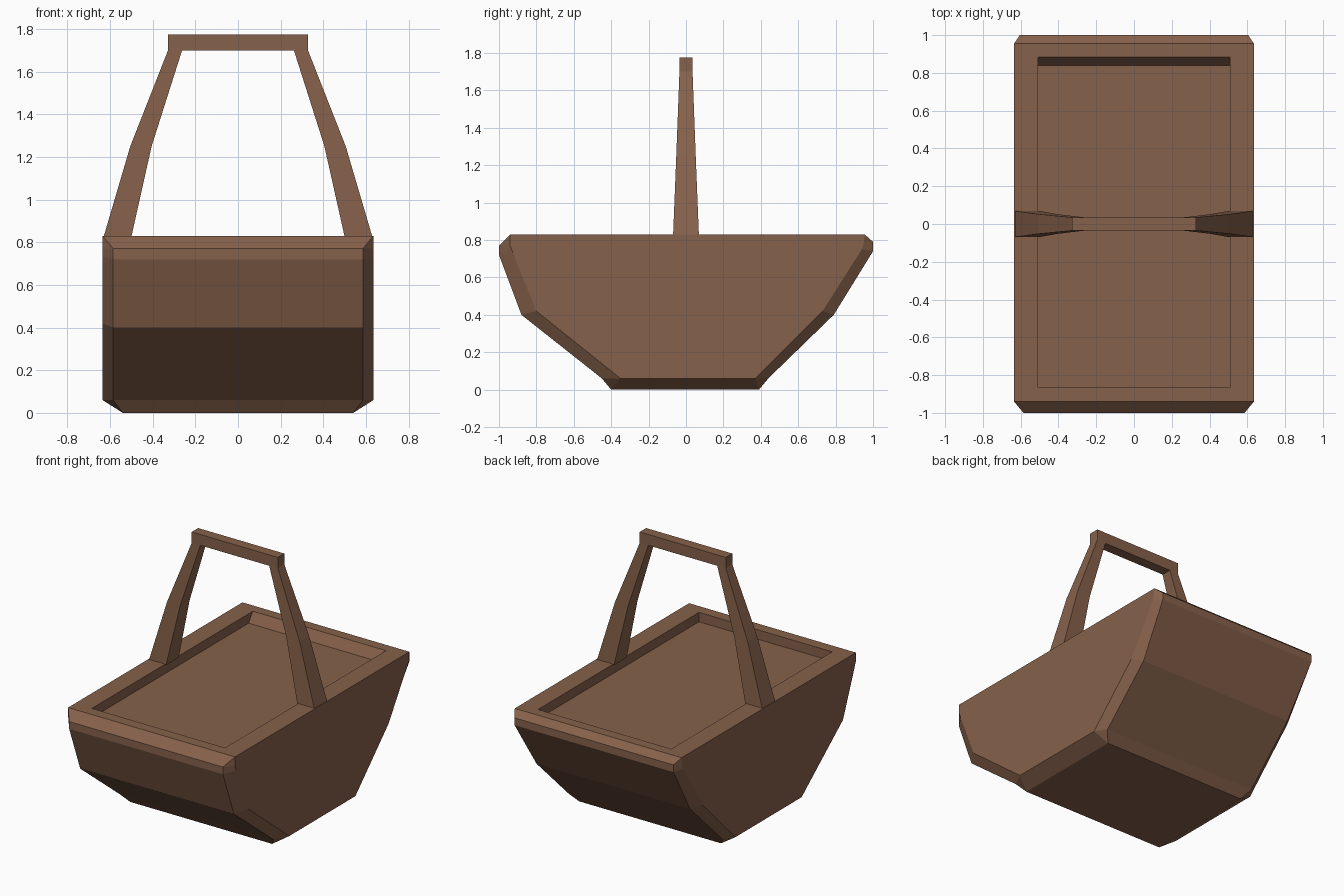
import bpy, bmesh

if "Cube" in bpy.data.objects:
    bpy.data.objects.remove(bpy.data.objects["Cube"])

mat = bpy.data.materials.new("brown_wicker")
mat.diffuse_color = (0.24, 0.12, 0.07, 1)
mat.use_nodes = True
mat.node_tree.nodes["Principled BSDF"].inputs["Base Color"].default_value = mat.diffuse_color


def finish(bm, name):
    bmesh.ops.remove_doubles(bm, verts=bm.verts, dist=0.0005)
    bmesh.ops.recalc_face_normals(bm, faces=bm.faces)
    mesh = bpy.data.meshes.new(name)
    bm.to_mesh(mesh)
    bm.free()
    mesh.materials.append(mat)
    obj = bpy.data.objects.new(name, mesh)
    bpy.context.collection.objects.link(obj)
    return obj


def loft(bm, rings, closed=True):
    """Bridge consecutive rings of vertices with quads, merging coincident corners."""
    for a, b in zip(rings, rings[1:]):
        n = len(a)
        for i in range(n if closed else n - 1):
            j = (i + 1) % n
            pts = []
            for v in (a[i], a[j], b[j], b[i]):
                if not any((v.co - p.co).length < 0.0005 for p in pts):
                    pts.append(v)
            if len(pts) > 2:
                bm.faces.new(pts)


def ring(bm, coords):
    return [bm.verts.new(c) for c in coords]


# Basket body: end walls (x offset, y, z) and the wider profile just inside them
full = [(.635, -.94, .83), (.585, -1, .77), (.585, -1, .72), (.585, -.88, .40),
        (.585, -.45, .06), (.54, -.40, 0), (.54, .39, 0), (.585, .44, .06),
        (.585, .79, .40), (.605, 1, .74), (.605, 1, .79), (.635, .955, .83)]
side = [(-.94, .83), (-.94, .77), (-.925, .73), (-.80, .42), (-.35, .06), (-.35, .06),
        (.37, .06), (.37, .06), (.73, .42), (.94, .75), (.95, .78), (.955, .83)]
bm = bmesh.new()
rings = [ring(bm, [(s * .635, y, z) for y, z in side]) if end else
         ring(bm, [(s * x, y, z) for x, y, z in full])
         for s, end in ((-1, 1), (-1, 0), (1, 0), (1, 1))]
loft(bm, rings, closed=False)
for r in (rings[0], rings[-1]):
    bm.faces.new([v for i, v in enumerate(r) if i not in (5, 7)])


# Top rim and recessed lid panel, with a sloped back wall
def rect(x, y0, y1, z):
    return ring(bm, [(-x, y0, z), (x, y0, z), (x, y1, z), (-x, y1, z)])


floor = rect(.507, -.865, .84, .765)
loft(bm, [rect(.635, -.94, .955, .83), rect(.507, -.865, .885, .83), floor])
bm.faces.new(floor)
finish(bm, "basket_body")

# Handle: tapering legs and a straight grip, mirrored across x
# (outer x, outer z, inner x, inner z, half thickness)
sections = [(.63, .825, .50, .825, .069), (.505, 1.25, .405, 1.25, .052),
            (.328, 1.70, .262, 1.70, .035), (.328, 1.775, .262, 1.70, .035)]
path = [(s, sec) for s, part in ((-1, sections), (1, sections[::-1])) for sec in part]
bm = bmesh.new()
rings = [ring(bm, [(s * xo, -t, zo), (s * xo, t, zo), (s * xi, t, zi), (s * xi, -t, zi)])
         for s, (xo, zo, xi, zi, t) in path]
loft(bm, rings)
bm.faces.new(rings[0])
bm.faces.new(rings[-1])
finish(bm, "handle")
